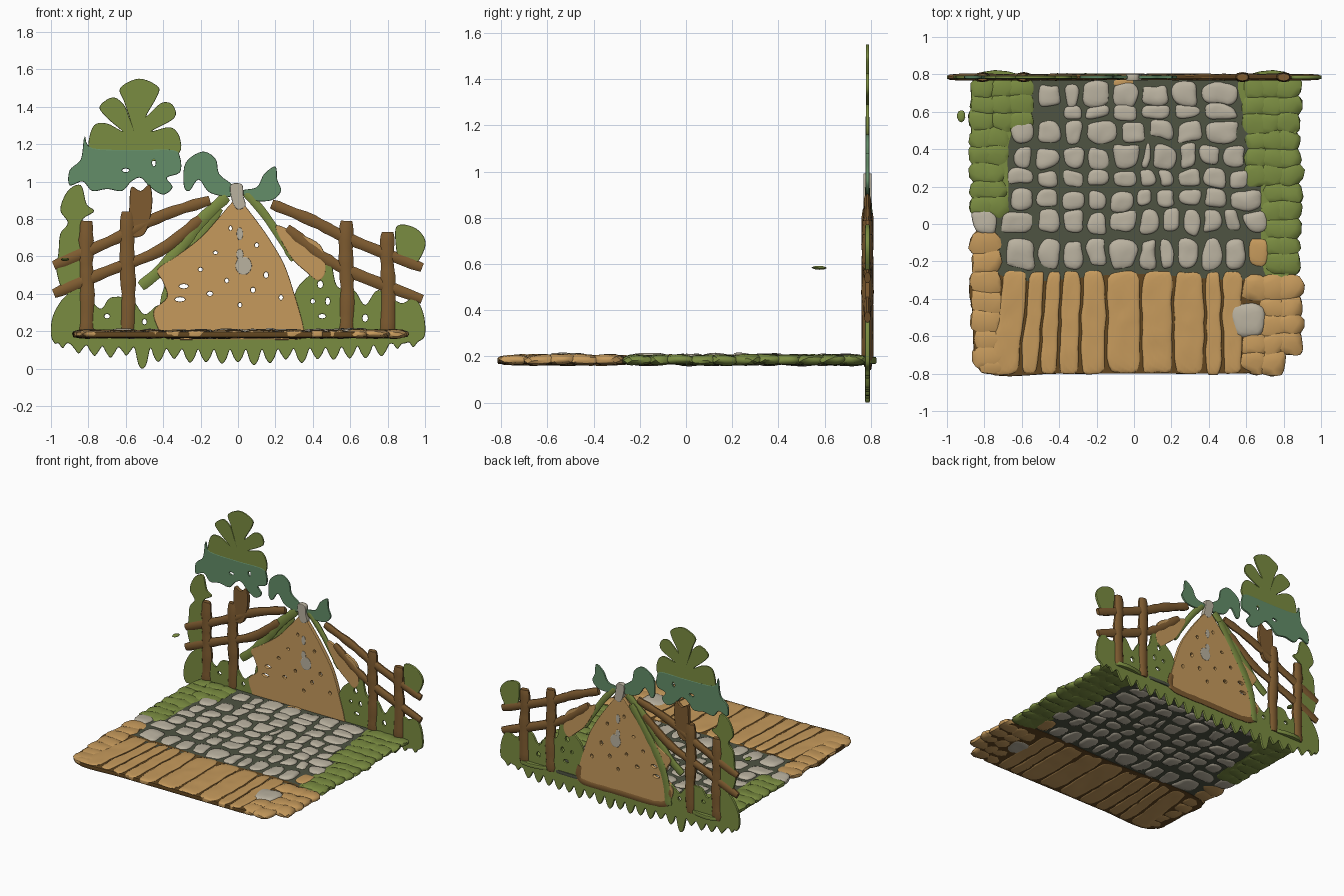
import bpy, bmesh, math, random
from mathutils import Vector, noise

random.seed(4)
BACK = 0.785  # y of the upright scenery panel


def material(name, r, g, b):
    m = bpy.data.materials.new(name)
    m.diffuse_color = [(c / 255 / 12.92 if c < 11 else ((c / 255 + .055) / 1.055) ** 2.4) for c in (r, g, b)] + [1]
    return m


OLIVE = material("olive leaf", 122, 140, 65)
TEAL = material("blue green leaf", 99, 141, 104)
WOOD = material("brown wood", 126, 91, 48)
TAN = material("tan earth", 198, 154, 92)
STONE = material("pale stone", 186, 178, 160)
MORTAR = material("dark mortar", 78, 83, 66)
DARK = material("dark brown", 98, 70, 32)


def finish(name, me, mat):
    me.materials.clear()
    me.materials.append(mat)
    me.shade_smooth()
    me.set_sharp_from_angle(angle=math.radians(40))
    ob = bpy.data.objects.new(name, me)
    bpy.context.collection.objects.link(ob)
    return ob


def smooth_path(pts, closed=True, sub=5):
    """Catmull-Rom curve through the points."""
    n, out = len(pts), []
    P = [Vector(p) for p in pts]
    get = (lambda i: P[i % n]) if closed else (lambda i: P[max(0, min(n - 1, i))])
    for i in range(n if closed else n - 1):
        a, b, c, d = (get(i + k) for k in (-1, 0, 1, 2))
        for s in range(sub):
            t = s / sub
            out.append(.5 * (2 * b + (c - a) * t + (2 * a - 5 * b + 4 * c - d) * t * t + (3 * b - a - 3 * c + d) * t ** 3))
    return out if closed else out + [P[-1]]


def curve_mesh(name, cu):
    tmp = bpy.data.objects.new("tmp", cu)
    bpy.context.collection.objects.link(tmp)
    dg = bpy.context.evaluated_depsgraph_get()
    me = bpy.data.meshes.new_from_object(tmp.evaluated_get(dg))
    me.name = name
    bpy.data.objects.remove(tmp)
    return me


def plate(name, pts, mat, thick=.02, holes=(), flat_z=None, y=BACK):
    """Flat cut-out: upright at y, or lying down when flat_z is given."""
    cu = bpy.data.curves.new(name, 'CURVE')
    cu.dimensions, cu.fill_mode = '2D', 'BOTH'
    bev = min(.005, thick * .3)
    cu.extrude, cu.bevel_depth, cu.bevel_resolution, cu.offset = thick / 2 - bev, bev, 1, -bev
    rings = [smooth_path(pts)]
    for hx, hz, rx, rz in holes:
        rings.append([(hx + rx * math.cos(k * math.pi / 4), hz + rz * math.sin(k * math.pi / 4)) for k in range(8)])
    for ring in rings:
        sp = cu.splines.new('POLY')
        sp.points.add(len(ring) - 1)
        sp.use_cyclic_u = True
        for q, p in zip(sp.points, ring):
            q.co = (p[0], p[1], 0, 1)
    me = curve_mesh(name, cu)
    for v in me.vertices:
        x, a, b = v.co
        v.co = (x, a, flat_z + b) if flat_z is not None else (x, y - b, a)
    return finish(name, me, mat)


def log(name, pts, r, mat, flat=.62, y=BACK):
    """Rough rounded bar along an x/z path, flattened in y."""
    cu = bpy.data.curves.new(name, 'CURVE')
    cu.dimensions, cu.bevel_depth, cu.bevel_resolution, cu.use_fill_caps = '3D', r, 3, True
    path = smooth_path(pts, False)
    sp = cu.splines.new('POLY')
    sp.points.add(len(path) - 1)
    for q, p in zip(sp.points, path):
        q.co = (p[0], 0, p[1], 1)
        q.radius = random.uniform(.88, 1.1)
    sp.points[0].radius = sp.points[-1].radius = .8
    me = curve_mesh(name, cu)
    for v in me.vertices:
        v.co.y = v.co.y * flat + y
    return finish(name, me, mat)


def pebbles(name, items, mat, power=4, sub=3, rough=.012):
    """Rounded blocks (x, y, width, depth, z0, z1) joined in one object."""
    bm = bmesh.new()
    for x, y, w, d, z0, z1 in items:
        for v in bmesh.ops.create_icosphere(bm, subdivisions=sub, radius=1)['verts']:
            c = v.co / sum(abs(k) ** power for k in v.co) ** (1 / power)
            p = Vector((x + c.x * w / 2, y + c.y * d / 2, (z0 + z1) / 2 + c.z * (z1 - z0) / 2))
            n = noise.noise_vector(p * 11) * rough
            v.co = p + Vector((n.x, n.y, n.z * .35))
    me = bpy.data.meshes.new(name)
    bm.to_mesh(me)
    bm.free()
    return finish(name, me, mat)


# --- Paved floor: mortar bed and stone rows (y, depth, x edges) ---
plate("mortar_bed", [(-.74, -.27), (-.74, .3), (-.6, .6), (-.56, .78), (0, .785), (.6, .78), (.68, .5), (.74, .2), (.74, -.27), (0, -.27)],
      MORTAR, .026, flat_z=.184)
ROWS = [(.69, .13, (-.52, -.38, -.29, -.13, .03, .2, .36, .56)),
        (.595, .08, (-.39, -.27, -.13, .04, .2, .36, .56)),
        (.495, .12, (-.67, -.53, -.39, -.26, -.08, .07, .22, .38, .57)),
        (.36, .12, (-.65, -.54, -.39, -.26, -.13, .04, .1, .23, .35, .47, .6)),
        (.245, .10, (-.69, -.53, -.39, -.26, -.13, .02, .12, .22, .37, .5, .63)),
        (.13, .10, (-.67, -.53, -.39, -.26, -.14, 0, .11, .23, .37, .5, .7)),
        (.01, .12, (-.87, -.72, -.53, -.39, -.26, -.14, .02, .14, .25, .36, .47, .58, .73)),
        (-.16, .16, (-.7, -.52, -.38, -.26, -.14, .02, .13, .22, .36, .48, .61))]
stones = []
for y, d, xs in ROWS:
    for a, b in zip(xs, xs[1:]):
        j = random.uniform
        stones.append(((a + b) / 2, y + j(-.008, .008), b - a - .022, d * j(.88, 1.06), .163, .206 + j(0, .006)))
stones.append((.61, -.51, .17, .19, .162, .213))
pebbles("paving_stones", stones, STONE, 3.6, rough=.022)

# --- Boardwalk: dark bed and tan planks, with lumpy earth at both ends ---
plate("plank_bed", [(-.8, -.25), (-.86, -.5), (-.8, -.79), (-.4, -.8), (0, -.8), (.4, -.8), (.66, -.79), (.8, -.7), (.86, -.5), (.8, -.25), (0, -.25)],
      DARK, .03, flat_z=.182)
EDGES = (-.7, -.56, -.47, -.385, -.28, -.15, .035, .21, .38, .47, .585)
planks = [((a + b) / 2, -.527, b - a - .012, .545, .163, .205) for a, b in zip(EDGES, EDGES[1:])]
boards = pebbles("planks", planks, TAN, 7, 4, .012)
for v in boards.data.vertices:  # left boards lean outward toward the front
    if v.co.x < -.2:
        v.co.x += (v.co.y + .25) * .28 * (-.2 - v.co.x)
earth = [(-.79, -.1 - k * .105, .17, .15, .163, .208) for k in range(5)]
earth += [(-.77, -.62 - k * .09, .17 + .02 * k, .14, .163, .206) for k in range(2)]
earth += [(-.75, -.76, .17, .09, .163, .205)]
for i, x in enumerate((.65, .74, .83)):
    for k in range(5 - (i == 2)):
        y = -.33 - k * .1
        if math.hypot(x - .61, y + .51) > .09:
            earth.append((x, y - .01, .15, .14, .163, .208))
pebbles("earth_edges", earth, TAN, 3, 2, .02)
pebbles("loose_plank", [(.665, -.15, .1, .16, .163, .205), (-.06, .755, .13, .04, .165, .2)], TAN, 4)

# --- Grass borders on both sides of the floor ---
turf = []
for k in range(8):
    y = .73 - k * .09
    for x in ((-.8, -.7, -.62) if y > .54 else (-.8, -.75)):
        turf.append((x + random.uniform(-.01, .01), y, .16, .14, .163, .208))
for k in range(11):
    y = .73 - k * .094
    for x in ((.65, .74, .82) if y > .2 else (.76, .82)):
        turf.append((x + random.uniform(-.01, .01), y, .155, .14, .163, .208))
pebbles("turf_borders", turf, OLIVE, 2.6, 2, .02)
for side, x0, yb in ((-1, .68, .1), (1, .69, -.25)):
    plate("turf_base", [(side * x, y) for x, y in ((x0, yb), (.84, yb), (.86, .3), (.85, .78), (.57, .78), (.59, .6), (.67, .42))],
          OLIVE, .03, flat_z=.183)
pebbles("loose_leaf", [(-.92, .58, .05, .07, .575, .592)], OLIVE, 2, 2)

# --- Upright hedge with a fringe of hanging grass blades ---
hedge, n = [], 23
for k in range(n):
    w = 1.96 / n
    x = -.98 + k * w
    mid = x + w / 2
    tip = 0 if k == 5 else .015 + .085 * mid ** 2 + random.uniform(0, .03)
    hedge += [(x, .1 + .04 * mid ** 2), (x + .24 * w, tip + .025), (x + .5 * w, tip), (x + .76 * w, tip + .025)]
hedge += [(1, .18), (.99, .3), (.94, .38), (.87, .35), (.75, .42), (.68, .34), (.62, .42), (.53, .44), (.49, .58), (.41, .52), (.33, .45),
          (.2, .3), (-.3, .3), (-.42, .34), (-.5, .29), (-.57, .37), (-.68, .38), (-.74, .32), (-.84, .43), (-.93, .38), (-.99, .28), (-1, .18)]
plate("hedge", hedge, OLIVE, .02, [(.44, .45, .015, .02), (.4, .36, .012, .012), (.48, .36, .012, .02), (.45, .28, .02, .012),
                                  (.68, .27, .015, .02), (-.5, .25, .012, .015), (-.7, .28, .015, .012)])
plate("left_climber", [(-.96, .62), (-.95, .72), (-.91, .78), (-.95, .85), (-.91, .95), (-.84, .98), (-.81, .88), (-.77, .84), (-.84, .78),
                       (-.84, .6), (-.85, .4), (-.93, .41), (-.97, .52)], OLIVE, .018)
plate("right_bush", [(.84, .73), (.87, .77), (.95, .75), (1, .69), (.99, .62), (.93, .54), (.86, .58)], OLIVE, .02)

# --- Tree: lobed crown, blue green lower leaves, trunk ---
plate("tree_crown", [(-.78, 1.12), (-.8, 1.2), (-.77, 1.3), (-.7, 1.31), (-.62, 1.27), (-.7, 1.34), (-.74, 1.4), (-.67, 1.45), (-.61, 1.41), (-.58, 1.34),
                     (-.61, 1.43), (-.63, 1.5), (-.53, 1.55), (-.43, 1.51), (-.43, 1.46), (-.49, 1.35), (-.41, 1.42), (-.35, 1.41), (-.34, 1.34),
                     (-.46, 1.27), (-.36, 1.29), (-.31, 1.23), (-.33, 1.14), (-.55, 1.1)], OLIVE, .014)
plate("tree_lower_leaves", [(-.78, 1.18), (-.82, 1.24), (-.84, 1.12), (-.9, 1.06), (-.9, .98), (-.83, 1), (-.78, .95), (-.7, .96), (-.62, .95), (-.57, 1),
                            (-.52, 1.02), (-.47, .97), (-.4, .93), (-.35, .97), (-.38, 1.02), (-.31, 1.05), (-.31, 1.13), (-.35, 1.17), (-.55, 1.17)],
      TEAL, .017, [(-.6, 1.06, .02, .01), (-.45, 1.1, .01, .02)])
plate("tree_trunk", [(-.58, .72), (-.58, .88), (-.57, .97), (-.52, .95), (-.47, .98), (-.46, .86), (-.5, .72)], WOOD, .03)

# --- Earth mound with pebbles, rim and side flap ---
pits = [(-.04, .75, .008, .012), (.1, .66, .01, .012), (-.12, .62, .012, .008), (.15, .5, .012, .016), (-.06, .47, .01, .012), (-.2, .53, .012, .01),
        (.08, .42, .012, .014), (-.15, .4, .016, .012), (.23, .38, .01, .014), (-.29, .44, .025, .012), (-.31, .37, .028, .012), (.01, .34, .01, .012)]
plate("mound", [(0, .91), (.03, .88), (.1, .79), (.17, .69), (.25, .55), (.31, .37), (.35, .22), (.34, .16), (.1, .155), (-.15, .155), (-.38, .16), (-.43, .22),
                (-.45, .31), (-.38, .38), (-.4, .46), (-.43, .53), (-.33, .6), (-.2, .7), (-.1, .81), (-.04, .88)], TAN, .03, pits)
plate("mound_tip", [(-.04, .98), (.02, .985), (.03, .92), (.04, .87), (0, .85), (-.03, .89)], STONE, .036)
for x, z, rx, rz in ((.01, .72, .018, .035), (.03, .55, .045, .05), (.01, .61, .02, .03)):
    plate("mound_pebble", [(x + rx * math.cos(k), z + rz * math.sin(k)) for k in (0, 1.05, 2.1, 3.14, 4.2, 5.25)], STONE, .036)
log("mound_rim", [(-.42, .3), (-.4, .2), (-.3, .165), (0, .165), (.28, .165), (.34, .2), (.33, .28)], .022, WOOD, .3, BACK + .012)
plate("mound_flap", [(.2, .76), (.3, .73), (.44, .66), (.47, .53), (.43, .47), (.36, .52), (.28, .6)], TAN, .024)

# --- Vines and leaves around the mound tip ---
log("left_vine", [(-.06, .92), (-.2, .79), (-.3, .66), (-.4, .54), (-.52, .44)], .034, OLIVE, .35)
log("left_back_vine", [(-.1, .86), (-.26, .63), (-.36, .45), (-.4, .3), (-.41, .18)], .03, OLIVE, .25, BACK + .013)
log("right_vine", [(.04, .94), (.13, .84), (.22, .71), (.3, .58)], .022, OLIVE, .45)
plate("left_leaf", [(-.29, .98), (-.28, 1.1), (-.19, 1.16), (-.12, 1.12), (-.1, 1.04), (-.03, .98), (-.03, .92), (-.15, .94), (-.21, 1.01), (-.26, .95)], TEAL, .016)
plate("right_leaf", [(.02, .95), (.1, .97), (.14, 1.04), (.2, 1.08), (.21, 1.01), (.23, .95), (.18, .9), (.08, .9)], TEAL, .016)

# --- Fences: four posts and four sloping rails ---
for x, top in ((-.81, .79), (-.59, .84), (.58, .79), (.8, .73)):
    log("fence_post", [(x - .002, .17), (x + .004, .4), (x - .003, .6), (x, top)], .04, WOOD)
for pts in ([(-.985, .55), (-.62, .71), (-.4, .82), (-.15, .9)], [(-.985, .4), (-.7, .52), (-.42, .63), (-.2, .8)],
            [(.18, .88), (.4, .79), (.6, .69), (.985, .54)], [(.26, .75), (.45, .6), (.62, .51), (.985, .37)]):
    log("fence_rail", pts, .032, WOOD, .55)
